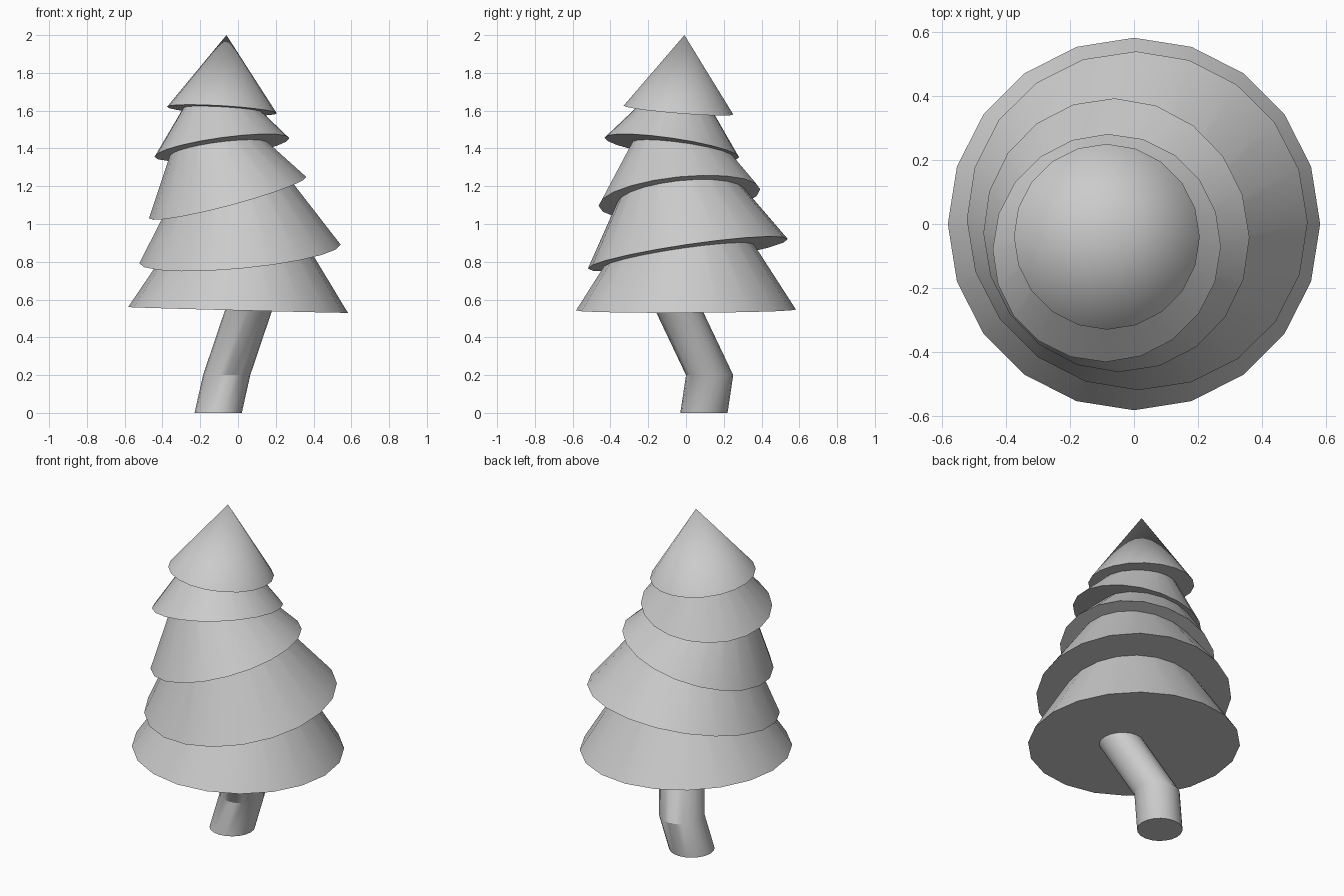
import bpy
import bmesh
import math
from mathutils import Matrix, Vector

cube = bpy.data.objects.get("Cube")
if cube:
    bpy.data.objects.remove(cube, do_unlink=True)

SIDES = 20

# Single plain grey for the whole tree
grey = bpy.data.materials.new("light_grey")
grey.use_nodes = True
grey.diffuse_color = (0.6, 0.6, 0.6, 1)
grey.node_tree.nodes["Principled BSDF"].inputs["Base Color"].default_value = (0.6, 0.6, 0.6, 1)


def finish(name, bm):
    """Turn a bmesh into a smooth object with crisp rims."""
    bmesh.ops.recalc_face_normals(bm, faces=bm.faces)
    mesh = bpy.data.meshes.new(name)
    bm.to_mesh(mesh)
    bm.free()
    mesh.materials.append(grey)
    obj = bpy.data.objects.new(name, mesh)
    bpy.context.collection.objects.link(obj)
    bpy.ops.object.select_all(action="DESELECT")
    obj.select_set(True)
    bpy.context.view_layer.objects.active = obj
    bpy.ops.object.shade_smooth_by_angle(angle=math.radians(30))
    return obj


def tier(name, center, radius, height, slope, keep):
    """Cone standing on a tilted rim; keep is the share of its height that is built."""
    normal = Vector((-slope[0], -slope[1], 1)).normalized()
    tilt = Vector((0, 0, 1)).rotation_difference(normal).to_matrix().to_4x4()
    lift = Matrix.Translation((0, 0, height * keep / 2))
    bm = bmesh.new()
    bmesh.ops.create_cone(bm, cap_ends=True, segments=SIDES, radius1=radius,
                          radius2=radius * (1 - keep), depth=height * keep,
                          matrix=Matrix.Translation(center) @ tilt @ lift)
    finish(name, bm)


# Foliage, from the bottom tier to the pointed top
tier("foliage_bottom", (0, 0, 0.545), 0.582, 0.91, (-0.026, 0.004), 0.7)
tier("foliage_lower", (0.01, 0.01, 0.842), 0.535, 0.85, (0.094, 0.148), 0.7)
tier("foliage_middle", (-0.055, -0.035, 1.14), 0.43, 0.66, (0.265, 0.106), 0.7)
tier("foliage_upper", (-0.085, -0.075, 1.405), 0.36, 0.46, (0.14, -0.148), 0.7)
tier("foliage_top", (-0.085, -0.04, 1.603), 0.291, 0.399, (-0.06, -0.08), 1.0)

# Bent trunk: level rings joined along a kinked path
path = [(-0.105, 0.095, 0), (-0.06, 0.125, 0.2), (0.075, -0.065, 0.6)]
bm = bmesh.new()
rings = []
for p in path:
    ring = bmesh.ops.create_circle(bm, segments=SIDES, radius=0.125,
                                   matrix=Matrix.Translation(p))["verts"]
    rings.append(ring)
for low, high in zip(rings, rings[1:]):
    for i in range(SIDES):
        j = (i + 1) % SIDES
        bm.faces.new((low[i], low[j], high[j], high[i]))
bm.faces.new(rings[0])
bm.faces.new(rings[-1])
finish("trunk", bm)
